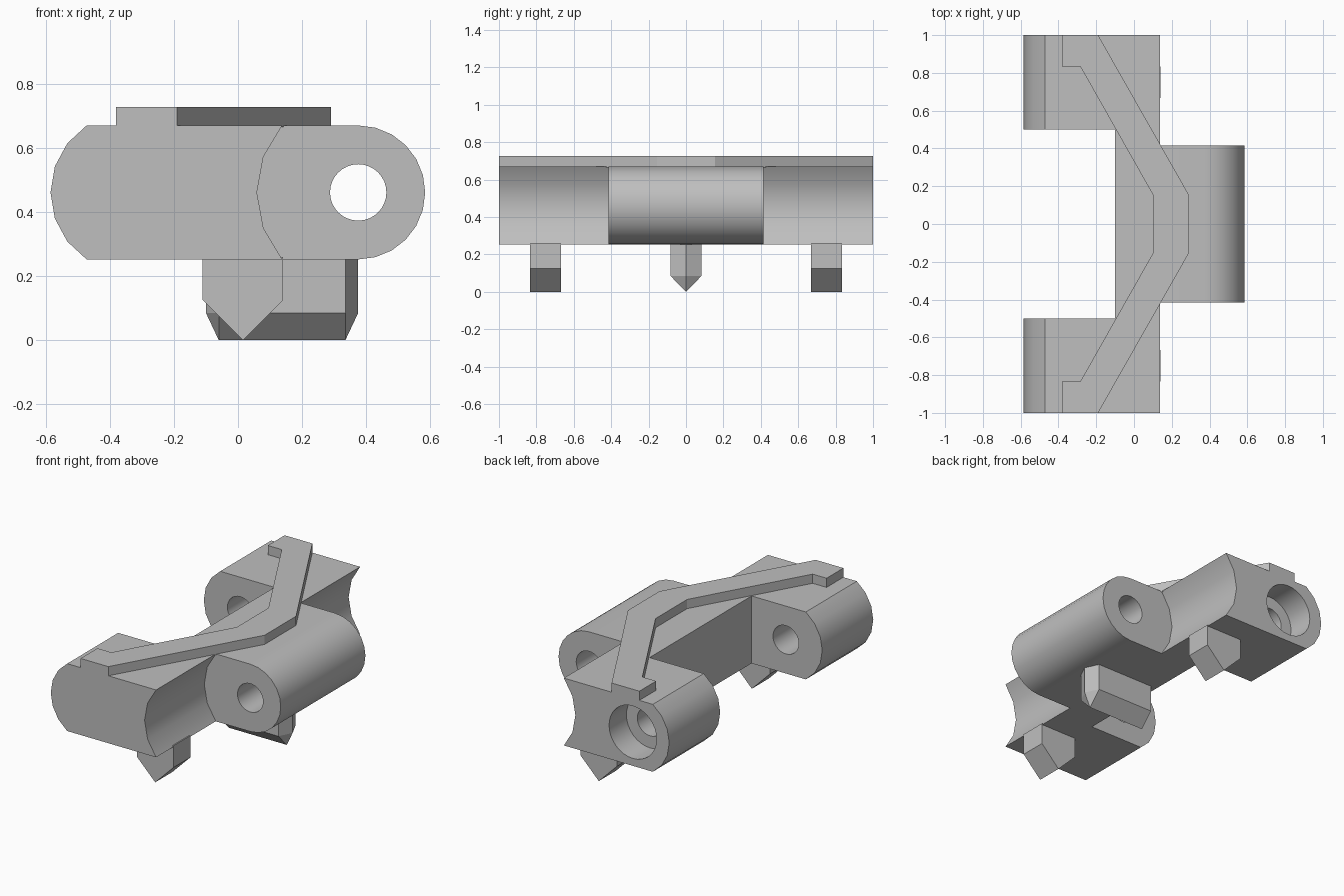
import bpy
import bmesh
from math import sin, cos, radians, asin, pi
from mathutils import Vector

default_cube = bpy.data.objects.get("Cube")
if default_cube:
    bpy.data.objects.remove(default_cube, do_unlink=True)

grey = bpy.data.materials.new("plain_grey")
grey.use_nodes = True
colour = (0.52, 0.52, 0.52, 1)
grey.diffuse_color = colour
grey.node_tree.nodes["Principled BSDF"].inputs["Base Color"].default_value = colour

MID, HALF = 0.461, 0.209      # height of the pin axis, half thickness
HINGE_X, EYE_X = 0.375, -0.335
PIN_R = 0.088


def make_object(name, bm):
    bmesh.ops.recalc_face_normals(bm, faces=bm.faces)
    mesh = bpy.data.meshes.new(name)
    bm.to_mesh(mesh)
    bm.free()
    mesh.materials.append(grey)
    obj = bpy.data.objects.new(name, mesh)
    bpy.context.collection.objects.link(obj)
    return obj


def prism(name, points, axis, start, end):
    """Extrude a 2D outline along y (outline in xz) or z (outline in xy)."""
    bm = bmesh.new()
    if axis == "y":
        verts = [bm.verts.new((a, start, b)) for a, b in points]
        step = Vector((0, end - start, 0))
    else:
        verts = [bm.verts.new((a, b, start)) for a, b in points]
        step = Vector((0, 0, end - start))
    face = bm.faces.new(verts)
    new = bmesh.ops.extrude_face_region(bm, geom=[face], use_keep_orig=True)["geom"]
    bmesh.ops.translate(bm, vec=step, verts=[v for v in new if isinstance(v, bmesh.types.BMVert)])
    return make_object(name, bm)


def arc(x, radius, first, last, steps):
    return [(x + radius * cos(first + (last - first) * i / steps),
             MID + radius * sin(first + (last - first) * i / steps))
            for i in range(steps + 1)]


def box_outline(x0, x1, z0, z1):
    return [(x0, z0), (x1, z0), (x1, z1), (x0, z1)]


def bore(x, radius, start, end):
    return prism("bore_cutter", arc(x, radius, 0, 2 * pi, 32)[:-1], "y", start, end)


def cut(target, cutter):
    mod = target.modifiers.new("cut", "BOOLEAN")
    mod.operation = "DIFFERENCE"
    mod.solver = "EXACT"
    mod.object = cutter
    bpy.context.view_layer.objects.active = target
    bpy.ops.object.modifier_apply(modifier=mod.name)
    bpy.data.objects.remove(cutter, do_unlink=True)


# Hinge body: one long bar, rounded on both sides
eye_r = 0.25
half_angle = asin(HALF / eye_r)
outline = (arc(HINGE_X, HALF, -pi / 2, pi / 2, 12)
           + arc(EYE_X, eye_r, pi - half_angle, pi + half_angle, 6))
body = prism("hinge_body", outline, "y", -1, 1)

# Slot between the two arms
cut(body, prism("slot_cutter", box_outline(-1, -0.1, 0, 1), "y", -0.5, 0.5))

# Concave clearance beside the central knuckle
groove_r = 0.316
groove_angle = asin(HALF / groove_r)
groove = arc(HINGE_X, groove_r, pi - groove_angle, pi + groove_angle, 4)
groove += [(0.25, 0.1), (0.8, 0.1), (0.8, 0.82), (0.25, 0.82)]
for start, end in ((-1.2, -0.415), (0.415, 1.2)):
    cut(body, prism("groove_cutter", groove, "y", start, end))

# Pin holes: through the knuckle, through the back arm, blind in the front arm
cut(body, bore(HINGE_X, PIN_R, -0.6, 0.6))
cut(body, bore(EYE_X, PIN_R, -0.83, 0.9))
cut(body, bore(EYE_X, 0.163, 0.83, 1.2))

bpy.ops.object.select_all(action="DESELECT")
body.select_set(True)
bpy.context.view_layer.objects.active = body
bpy.ops.object.shade_smooth_by_angle(angle=radians(30))

# Raised bent rib on top
half_rib = [(-0.19, 1), (-0.38, 1), (-0.38, 0.835), (-0.285, 0.835), (0.1, 0.155)]
rib = half_rib + [(x, -y) for x, y in reversed(half_rib)] + [(0.29, -0.155), (0.29, 0.155)]
prism("top_rib", rib, "z", MID + HALF - 0.005, 0.727)

# Pointed pegs under the two arms
peg = [(-0.11, 0.26), (-0.11, 0.125), (0.015, 0), (0.14, 0.125), (0.14, 0.26)]
for name, y in (("front_peg", -0.75), ("back_peg", 0.75)):
    prism(name, peg, "y", y - 0.083, y + 0.083)

# Central peg: six-sided, tapering to a ridge
bm = bmesh.new()
plan = [(-0.1, 0), (-0.06, -0.083), (0.335, -0.083),
        (0.375, 0), (0.335, 0.083), (-0.06, 0.083)]
for z in (0.26, 0.085):
    for x, y in plan:
        bm.verts.new((x, y, z))
for x in (-0.06, 0.335):
    bm.verts.new((x, 0, 0))
bmesh.ops.convex_hull(bm, input=bm.verts)
bmesh.ops.dissolve_limit(bm, angle_limit=radians(1), verts=bm.verts, edges=bm.edges)
make_object("middle_peg", bm)
